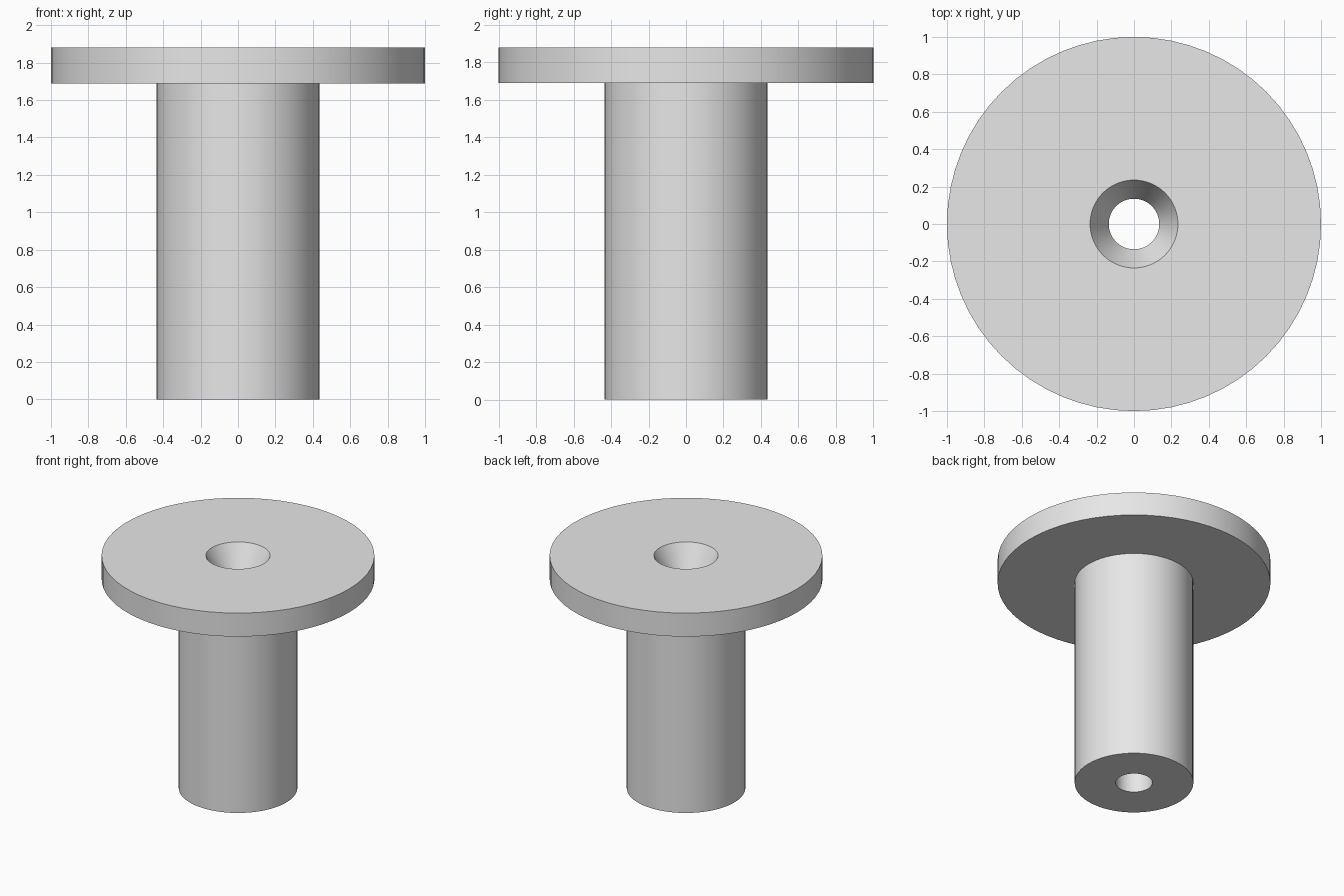
import bpy
import math

cube = bpy.data.objects.get("Cube")
if cube:
    bpy.data.objects.remove(cube, do_unlink=True)

SEGMENTS = 64

# Plain grey material
grey = bpy.data.materials.new("light_grey")
grey.use_nodes = True
colour = (0.8, 0.8, 0.8, 1.0)
grey.diffuse_color = colour
grey.node_tree.nodes["Principled BSDF"].inputs["Base Color"].default_value = colour


def lathe(name, profile):
    """Revolve a closed (radius, height) profile around the z axis."""
    count = len(profile)
    verts, faces = [], []
    for i in range(SEGMENTS):
        a = 2 * math.pi * i / SEGMENTS
        verts += [(r * math.cos(a), r * math.sin(a), z) for r, z in profile]
        here, there = i * count, (i + 1) % SEGMENTS * count
        for j in range(count):
            k = (j + 1) % count
            faces.append((here + j, there + j, there + k, here + k))
    mesh = bpy.data.meshes.new(name)
    mesh.from_pydata(verts, [], faces)
    mesh.materials.append(grey)
    obj = bpy.data.objects.new(name, mesh)
    bpy.context.collection.objects.link(obj)
    bpy.ops.object.select_all(action="DESELECT")
    obj.select_set(True)
    bpy.context.view_layer.objects.active = obj
    bpy.ops.object.shade_smooth_by_angle(angle=math.radians(25))
    return obj


# Flanged sleeve: shaft, wide flange, countersunk mouth and through bore
lathe("flanged_bushing", [
    (0.135, 0.0),
    (0.435, 0.0),
    (0.435, 1.69),
    (1.0, 1.69),
    (1.0, 1.88),
    (0.235, 1.88),
    (0.135, 1.69),
])
